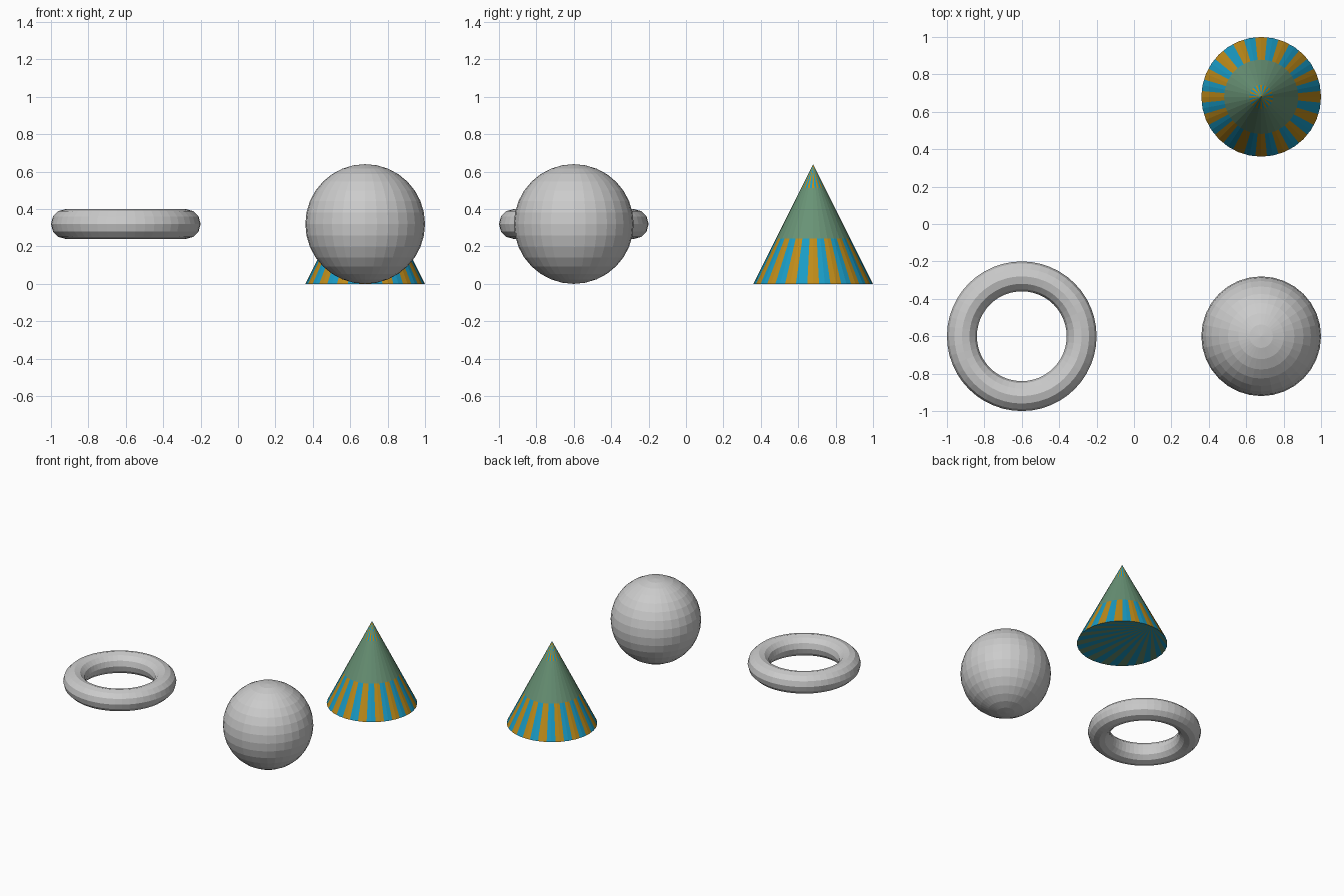
import bpy, bmesh, math
from mathutils import Vector

if "Cube" in bpy.data.objects:
    bpy.data.objects.remove(bpy.data.objects["Cube"])

# Ball and ring
bpy.ops.mesh.primitive_uv_sphere_add(segments=32, ring_count=16, radius=0.32,
                                     location=(0.68, -0.6, 0.32))
bpy.context.object.name = "ball"
bpy.ops.mesh.primitive_torus_add(major_segments=48, minor_segments=12,
                                 major_radius=0.32, minor_radius=0.08,
                                 location=(-0.6, -0.6, 0.32))
bpy.context.object.name = "ring"

# Striped cone
SIDES, RADIUS, HEIGHT = 32, 0.32, 0.64
COLORS = {"orange": (0.52, 0.26, 0.01, 1), "blue": (0.01, 0.33, 0.56, 1),
          "blend": (0.14, 0.29, 0.18, 1)}
ORANGE, BLUE, BLEND = range(3)

mesh = bpy.data.meshes.new("striped_cone")
for name, color in COLORS.items():
    mat = bpy.data.materials.new(name)
    mat.diffuse_color = color
    mat.use_nodes = True
    mat.node_tree.nodes["Principled BSDF"].inputs["Base Color"].default_value = mat.diffuse_color
    mesh.materials.append(mat)


def rim_point(k):
    """Point k of the 32-sided rim; half steps are edge midpoints."""
    def corner(i):
        a = 2 * math.pi * i / SIDES
        return Vector((RADIUS * math.cos(a), RADIUS * math.sin(a), 0))
    lo = math.floor(k)
    return corner(lo).lerp(corner(lo + 1), k - lo)


bm = bmesh.new()
tip = bm.verts.new((0, 0, HEIGHT))
rings = []
for t in (0, 0.38, 0.8):
    rings.append([bm.verts.new(rim_point(j / 2) * (1 - t) + Vector((0, 0, HEIGHT * t)))
                  for j in range(2 * SIDES)])


def add(verts, mat):
    bm.faces.new(verts).material_index = mat


# Slanted side: stripes at the rim, mixed middle, fine stripes at the tip
n = 2 * SIDES
for j in range(n):
    k = (j + 1) % n
    stripe = ORANGE if ((j + 1) // 2) % 2 == 0 else BLUE
    for level in (0, 1):
        low, high = rings[level], rings[level + 1]
        add((low[j], low[k], high[k], high[j]), BLEND if level else stripe)
    add((rings[2][j], rings[2][k], tip), stripe)

# Underside fan
base = rings[0]
start = n // 4
for j in range(1, n - 1):
    a, b = (start + j) % n, (start + j + 1) % n
    add((base[start], base[b], base[a]), BLUE if (j // 2) % 2 else BLEND)

bm.to_mesh(mesh)
bm.free()
cone = bpy.data.objects.new("striped_cone", mesh)
cone.location = (0.68, 0.68, 0)
bpy.context.collection.objects.link(cone)
